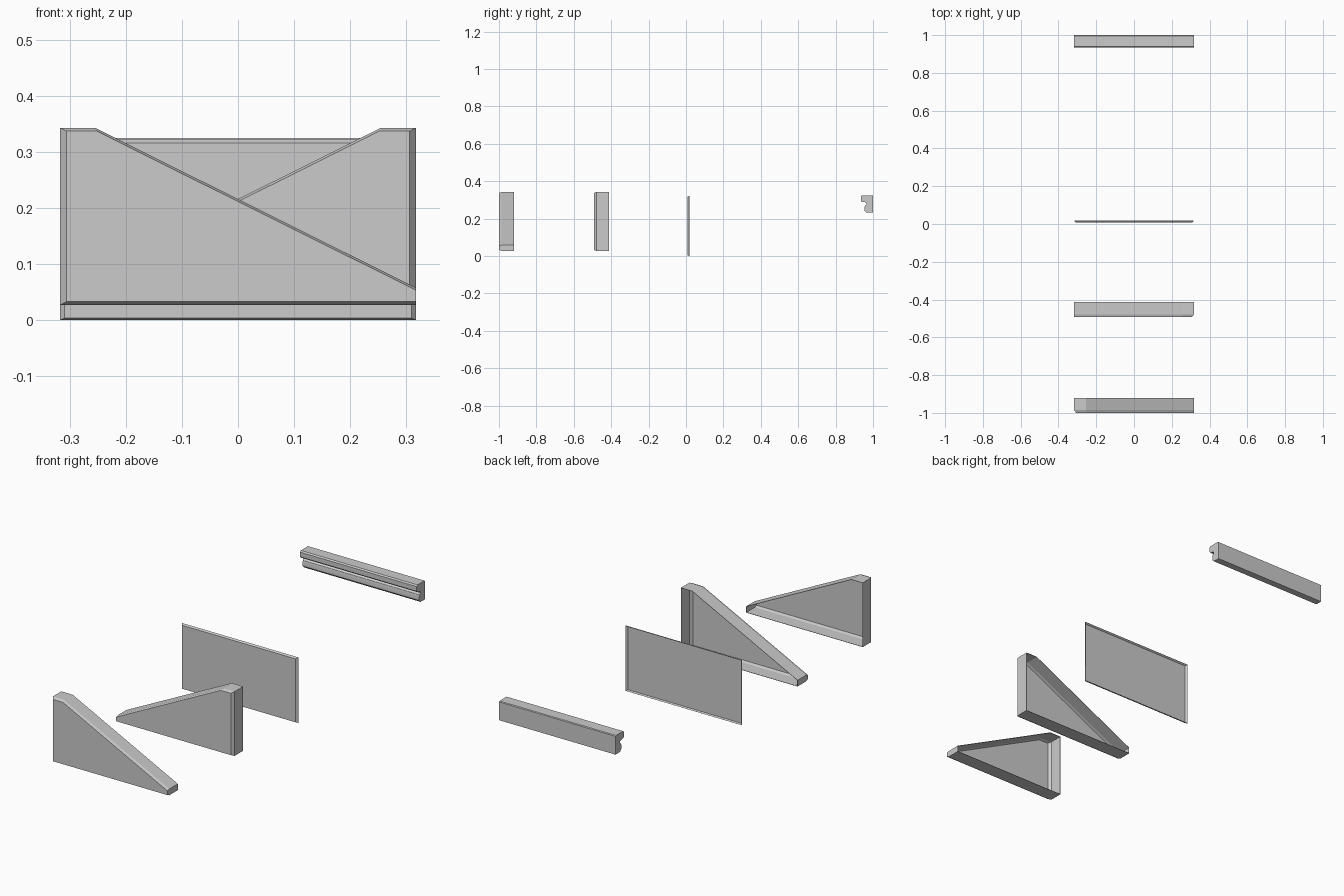
import bpy, bmesh
from mathutils import Vector

if "Cube" in bpy.data.objects:
    bpy.data.objects.remove(bpy.data.objects["Cube"])

W = 0.317


def make_object(name, bm):
    bmesh.ops.recalc_face_normals(bm, faces=bm.faces)
    mesh = bpy.data.meshes.new(name)
    bm.to_mesh(mesh)
    bm.free()
    obj = bpy.data.objects.new(name, mesh)
    bpy.context.collection.objects.link(obj)
    return obj


def inset(outline, widths):
    """Move each edge of a counter-clockwise outline inward by its own width."""
    lines, n = [], len(outline)
    for i, w in enumerate(widths):
        a, b = Vector(outline[i]), Vector(outline[(i + 1) % n])
        d = (b - a).normalized()
        lines.append((a + Vector((-d.y, d.x)) * w, d))
    result = []
    for i in range(n):
        (p, d), (q, e) = lines[i - 1], lines[i]
        t = (q - p).cross(e) / d.cross(e)
        result.append(p + d * t)
    return result


def dish(name, outline, widths, front, lip, back, thickness, flip=1):
    """Thin shell: front face, bevelled edge and side walls, open at the back."""
    bm = bmesh.new()
    levels = [(inset(outline, widths), front), (outline, lip)]
    if back > lip:
        levels.append((outline, back))
    rings = [[bm.verts.new((flip * p[0], y, p[1])) for p in pts] for pts, y in levels]
    n = len(outline)
    bm.faces.new(rings[0])
    for a, b in zip(rings, rings[1:]):
        for i in range(n):
            j = (i + 1) % n
            bm.faces.new((a[i], a[j], b[j], b[i]))
    obj = make_object(name, bm)
    # make sure the front face points to -y so the shell thickens inward
    if obj.data.polygons[0].normal.y > 0:
        obj.data.flip_normals()
    mod = obj.modifiers.new("shell", "SOLIDIFY")
    mod.thickness = thickness
    mod.offset = -1
    return obj


# Two mirrored triangular trays, one behind the other
flap = [(-W, 0.027), (W, 0.027), (W, 0.058), (-0.255, 0.343), (-W, 0.343)]
flap_inset = [0.006, 0.0, 0.004, 0.006, 0.011]
dish("front_flap", flap, flap_inset, -1.0, -0.986, -0.92, 0.002)
dish("second_flap", flap, flap_inset, -0.493, -0.479, -0.413, 0.002, flip=-1)

# Shallow back panel
panel = [(-W, 0.0), (W, 0.0), (W, 0.322), (-W, 0.322)]
dish("back_panel", panel, [0.004, 0.008, 0.006, 0.008], 0.007, 0.016, 0.016, 0.002)

# Grooved top rail, extruded along x from a (y, z) profile
profile = [(1.0, 0.232), (1.0, 0.322), (0.996, 0.325), (0.941, 0.325),
           (0.935, 0.319), (0.935, 0.296), (0.940, 0.290), (0.956, 0.288),
           (0.965, 0.283), (0.965, 0.277), (0.957, 0.270), (0.955, 0.262),
           (0.955, 0.243), (0.966, 0.232)]
bm = bmesh.new()
base = bm.faces.new([bm.verts.new((-W, y, z)) for y, z in profile])
ext = bmesh.ops.extrude_face_region(bm, geom=[base], use_keep_orig=True)
moved = [g for g in ext["geom"] if isinstance(g, bmesh.types.BMVert)]
bmesh.ops.translate(bm, verts=moved, vec=(2 * W, 0, 0))
rail = make_object("top_rail", bm)
bpy.context.view_layer.objects.active = rail
rail.select_set(True)
bpy.ops.object.shade_smooth_by_angle()
